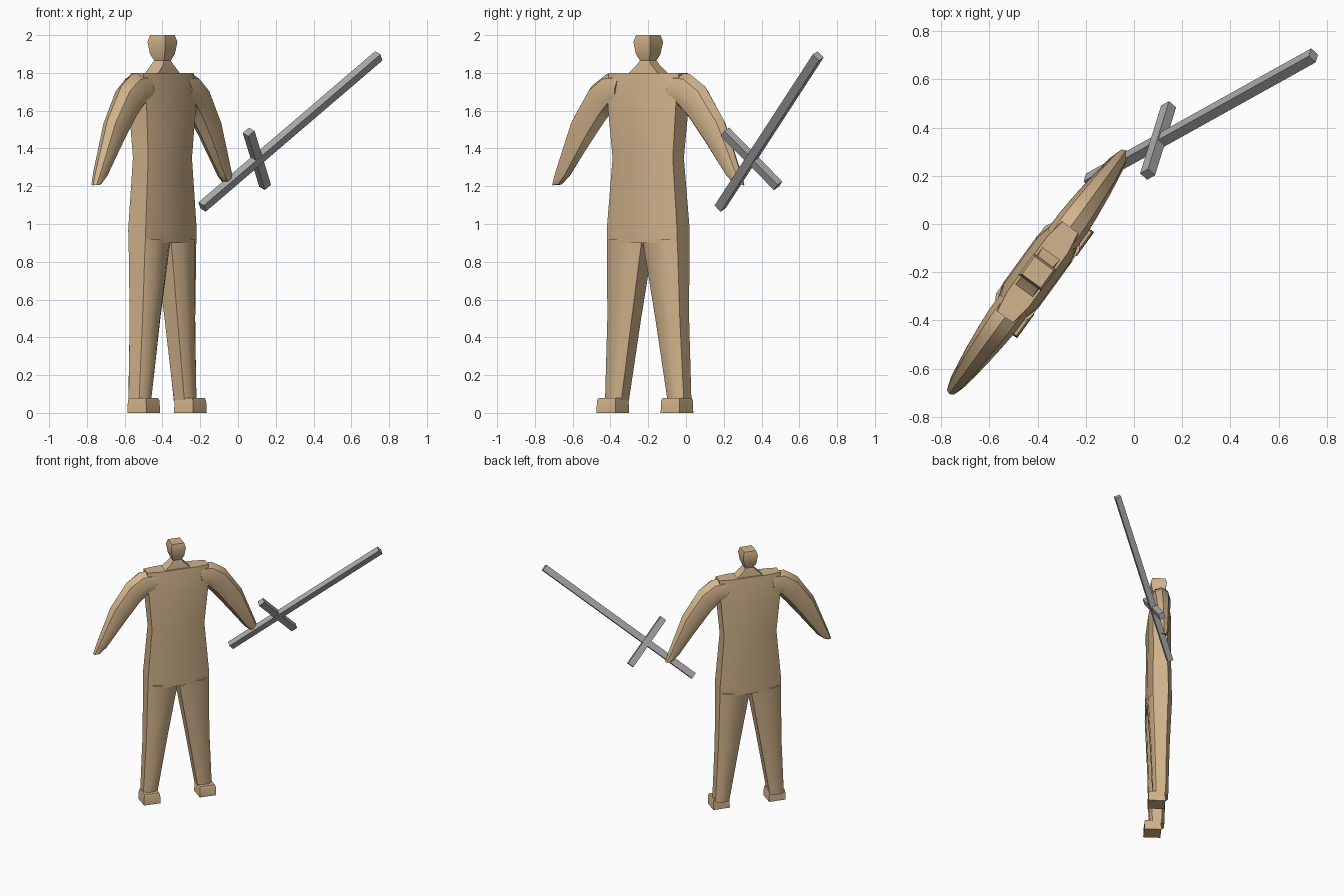
import bpy, bmesh, math
from mathutils import Vector, Matrix

if "Cube" in bpy.data.objects:
    bpy.data.objects.remove(bpy.data.objects["Cube"])


def material(name, col):
    m = bpy.data.materials.new(name)
    m.diffuse_color = (*col, 1)
    m.use_nodes = True
    m.node_tree.nodes["Principled BSDF"].inputs["Base Color"].default_value = m.diffuse_color
    return m


TAN = material("tan", (0.644, 0.456, 0.262))
GREY = material("grey", (0.40, 0.40, 0.40))
# the figure is turned about the vertical; its parts are built in its own frame
PLACE = Matrix.Translation((-0.40, -0.20, 0)) @ Matrix.Rotation(math.radians(54), 4, 'Z')


def finish(name, bm, mat, matrix, smooth=0, mirror=False):
    bmesh.ops.recalc_face_normals(bm, faces=bm.faces)
    me = bpy.data.meshes.new(name)
    bm.to_mesh(me)
    bm.free()
    me.materials.append(mat)
    ob = bpy.data.objects.new(name, me)
    bpy.context.collection.objects.link(ob)
    ob.matrix_world = matrix
    if mirror:
        md = ob.modifiers.new("mirror", 'MIRROR')
        md.use_mirror_merge = False
    if smooth:
        bpy.ops.object.select_all(action='DESELECT')
        ob.select_set(True)
        bpy.context.view_layer.objects.active = ob
        bpy.ops.object.shade_smooth_by_angle(angle=math.radians(smooth))
    return ob


def loft(name, rings, smooth=40, mirror=False):
    bm = bmesh.new()
    rows = [[bm.verts.new(p) for p in r] for r in rings]
    n = len(rows[0])
    for a, b in zip(rows, rows[1:]):
        for i in range(n):
            j = (i + 1) % n
            bm.faces.new((a[i], a[j], b[j], b[i]))
    bm.faces.new(rows[0][::-1])
    bm.faces.new(rows[-1])
    return finish(name, bm, TAN, PLACE, smooth, mirror)


def octagon(z, cx, a, b, fa, fb, cy=0):
    """a, b: half width and depth; fa, fb: where the chamfers start"""
    pts = [(a, fb), (fa, b), (-fa, b), (-a, fb), (-a, -fb), (-fa, -b), (fa, -b), (a, -fb)]
    return [(cx + x, cy + y, z) for x, y in pts]


def rect(z, a, b, cx=0, cy=0):
    return [(cx + x * a, cy + y * b, z) for x, y in ((1, 1), (-1, 1), (-1, -1), (1, -1))]


# torso, from crotch to shoulders
loft("torso", [octagon(z, 0, a, b, fa, fb) for z, a, b, fa, fb in (
    (0.90, 0.23, 0.088, 0.12, 0.055),
    (0.97, 0.23, 0.09, 0.12, 0.057),
    (1.35, 0.197, 0.084, 0.10, 0.05),
    (1.62, 0.222, 0.085, 0.12, 0.058),
    (1.80, 0.23, 0.055, 0.14, 0.04))])

# legs
loft("legs", [octagon(z, cx, a, b, a * 0.5, b * 0.62) for z, cx, a, b in (
    (0.92, 0.116, 0.114, 0.088),
    (0.50, 0.157, 0.080, 0.068),
    (0.06, 0.205, 0.053, 0.055))], mirror=True)

# feet
loft("feet", [rect(0.0, 0.062, 0.062, 0.21, -0.03),
              rect(0.065, 0.060, 0.060, 0.21, -0.03),
              rect(0.08, 0.055, 0.055, 0.21, -0.028)], mirror=True)


# arms: each ring spans from an upper to a lower outline point
def arm_ring(top, bot, depth):
    t, b = Vector((top[0], 0, top[1])), Vector((bot[0], 0, bot[1]))
    mid, half = (t + b) / 2, (t - b) / 2
    return [mid + half * math.cos(k * math.pi / 4)
            + Vector((0, depth * math.sin(k * math.pi / 4), 0)) for k in range(8)]


loft("arms", [arm_ring(*r) for r in (
    ((0.16, 1.80), (0.18, 1.62), 0.072),
    ((0.27, 1.795), (0.225, 1.61), 0.072),
    ((0.37, 1.73), (0.28, 1.55), 0.066),
    ((0.495, 1.55), (0.37, 1.44), 0.055),
    ((0.60, 1.28), (0.52, 1.25), 0.036),
    ((0.625, 1.205), (0.57, 1.21), 0.024))], mirror=True)

# neck and head
loft("head", [rect(*r) for r in (
    (1.795, 0.10, 0.045), (1.845, 0.045, 0.038), (1.865, 0.031, 0.032),
    (1.90, 0.046, 0.048), (1.965, 0.055, 0.058), (2.0, 0.045, 0.048))])

# sword: blade bar and crossguard share one tilted frame
start, end = Vector((-0.19, 0.18, 1.09)), Vector((0.745, 0.70, 1.89))
d = (end - start).normalized()
c = Vector((0.227, 0.694, -0.682))
c = (c - d * c.dot(d)).normalized()
n = d.cross(c)


def bar(name, centre, ld, lc, ln):
    bm = bmesh.new()
    bmesh.ops.create_cube(bm, size=1)
    bmesh.ops.scale(bm, vec=(ld, lc, ln), verts=bm.verts)
    rot = Matrix((d, c, n)).transposed().to_4x4()
    finish(name, bm, GREY, Matrix.Translation(centre) @ rot)


bar("blade", (start + end) / 2, (end - start).length, 0.047, 0.042)
bar("crossguard", (0.10, 0.347, 1.345), 0.047, 0.41, 0.043)
